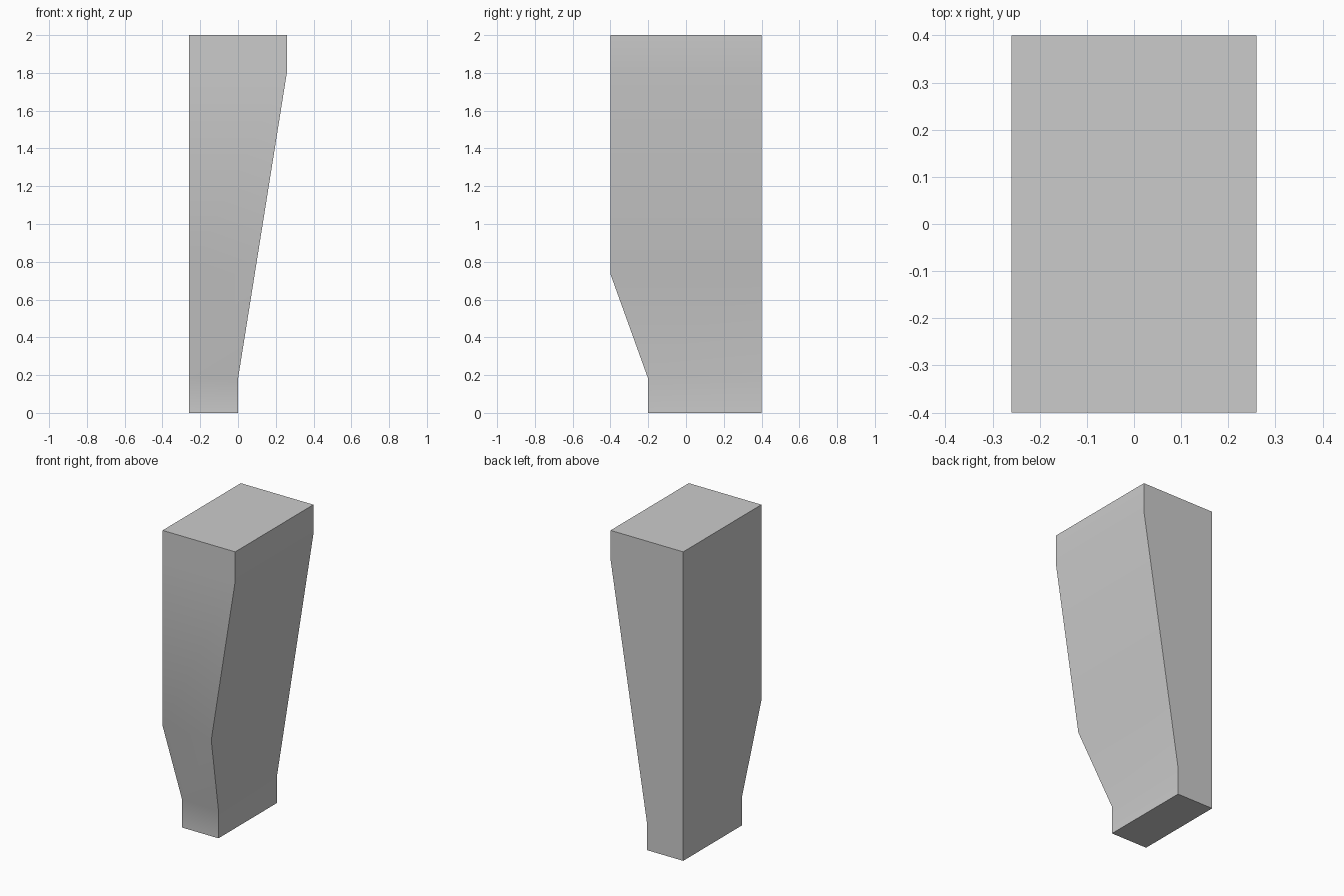
import bpy, bmesh, math

if "Cube" in bpy.data.objects:
    bpy.data.objects.remove(bpy.data.objects["Cube"])

LEFT, BACK = -0.26, 0.40
# Levels: (height, right edge x, front edge y)
levels = [
    (0.00, 0.00, -0.20),
    (0.18, 0.00, -0.20),
    (0.735, 0.0885, -0.40),
    (1.81, 0.26, -0.40),
    (2.00, 0.26, -0.40),
]

# Tapered block lofted through rectangular levels
bm = bmesh.new()
rings = [[bm.verts.new(p) for p in ((LEFT, y, z), (x, y, z), (x, BACK, z), (LEFT, BACK, z))]
         for z, x, y in levels]
for lower, upper in zip(rings, rings[1:]):
    for i in range(4):
        j = (i + 1) % 4
        bm.faces.new((lower[i], lower[j], upper[j], upper[i]))
bm.faces.new(rings[0][::-1])
bm.faces.new(rings[-1])
bmesh.ops.recalc_face_normals(bm, faces=bm.faces[:])

mesh = bpy.data.meshes.new("tapered_block")
bm.to_mesh(mesh)
bm.free()
block = bpy.data.objects.new("tapered_block", mesh)
bpy.context.collection.objects.link(block)

# Soft shading over the gentle bends, crisp corners
bpy.context.view_layer.objects.active = block
block.select_set(True)
bpy.ops.object.shade_smooth_by_angle(angle=math.radians(30))
